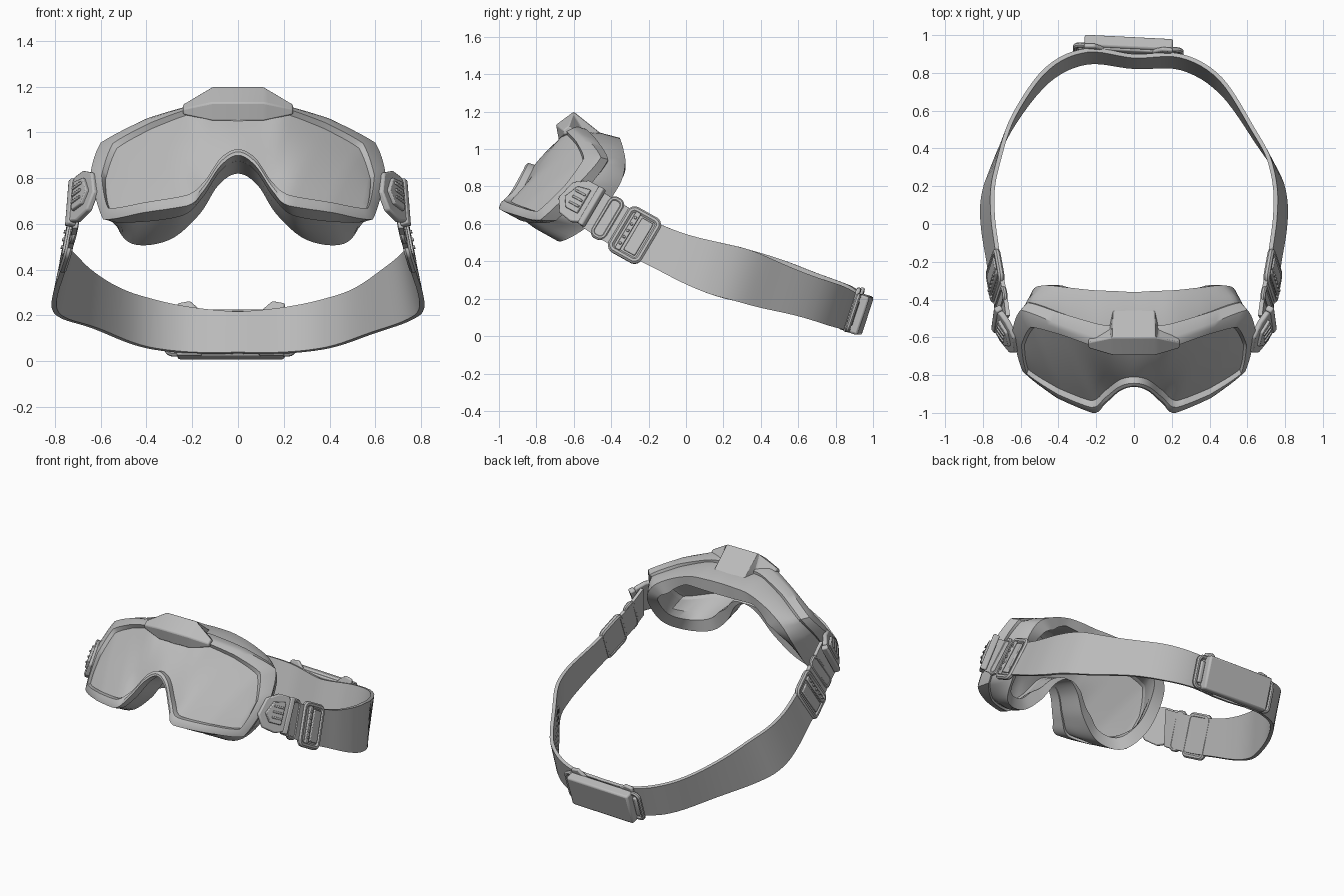
import bpy, bmesh, math
from mathutils import Vector, Matrix

if "Cube" in bpy.data.objects:
    bpy.data.objects.remove(bpy.data.objects["Cube"])

GREY = (0.5, 0.5, 0.5, 1)
mat = bpy.data.materials.new("plain grey")
mat.use_nodes = True
mat.diffuse_color = GREY
mat.node_tree.nodes["Principled BSDF"].inputs["Base Color"].default_value = GREY
UP = Vector((0, .31, .95))          # width direction of the sloping strap
LEAN = Vector((-.2, 0, 0))          # the strap's upper edge leans inwards at the sides
STEPS = 6


def finish(name, bm, mirror=False, bevel=0, angle=35):
    bmesh.ops.remove_doubles(bm, verts=bm.verts, dist=1e-5)
    bmesh.ops.recalc_face_normals(bm, faces=bm.faces)
    mesh = bpy.data.meshes.new(name)
    bm.to_mesh(mesh)
    bm.free()
    mesh.materials.append(mat)
    ob = bpy.data.objects.new(name, mesh)
    bpy.context.collection.objects.link(ob)
    bpy.ops.object.select_all(action='DESELECT')
    ob.select_set(True)
    bpy.context.view_layer.objects.active = ob
    bpy.ops.object.shade_smooth_by_angle(angle=math.radians(angle))
    if bevel:
        mod = ob.modifiers.new("bevel", 'BEVEL')
        mod.width, mod.segments = bevel, 2
    if mirror:
        ob.modifiers.new("mirror", 'MIRROR')


def loft(rows, ring=True, loop=False, caps=False):
    """Join rows of points; ring closes each row, loop joins last to first."""
    bm = bmesh.new()
    vs = [[bm.verts.new(p) for p in row] for row in rows]
    n = len(rows[0])
    for a, b in zip(vs, vs[1:] + (vs[:1] if loop else [])):
        for i in range(n if ring else n - 1):
            j = (i + 1) % n
            bm.faces.new((a[i], a[j], b[j], b[i]))
    if caps:
        bm.faces.new(vs[0])
        bm.faces.new(vs[-1])
    return bm


def spline(a, b, c, d, t, sharp):
    smooth = (2*b + (c - a)*t + (2*a - 5*b + 4*c - d)*t**2 + (3*b - a - 3*c + d)*t**3) / 2
    return smooth.lerp(b.lerp(c, t), sharp if abs(b.x + c.x) > .55 else 0)


def smooth_path(pts, closed=False, sharp=0):
    """Curve through points; sharp tightens the corners at the outer sides."""
    pts = [Vector(p) for p in pts]
    n = len(pts)
    get = (lambda i: pts[i % n]) if closed else (lambda i: pts[min(max(i, 0), n - 1)])
    out = [spline(get(i - 1), get(i), get(i + 1), get(i + 2), s / STEPS, sharp)
           for i in range(n if closed else n - 1) for s in range(STEPS)]
    return out if closed else out + [pts[-1]]


def full_ring(half, sharp=0):
    return smooth_path(half + [(-x, y, z) for x, y, z in half[-2:0:-1]], True, sharp)


def mix(a, b, t, off=(0, 0, 0)):
    return [p.lerp(q, t) + Vector(off) for p, q in zip(a, b)]


def spread(ring, amount):
    """Move a ring away from (positive) or towards the eye centres."""
    out = []
    for p in ring:
        side = math.copysign(min(1, abs(p.x) / .2), p.x)
        away = p - Vector((.34 * side, p.y, .85))
        fade = min(1, abs(p.x) / .2) if p.z < .95 else 1     # hold the nose in place
        out.append(p + away.normalized() * amount * fade)
    return out


def basis(o, u, w=UP):
    u = Vector(u).normalized()
    n = u.cross(Vector(w)).normalized()
    w = n.cross(u)
    m = Matrix((u, w, n)).transposed().to_4x4()
    m.translation = o
    return m


def plate(name, m, outline, thick, mirror=False, bevel=.008):
    rows = [[m @ Vector((x, y, z)) for x, y in outline] for z in (-thick/2, thick/2)]
    finish(name, loft(rows, caps=True), mirror, bevel)


def box(name, m, c, size, mirror=False, bevel=.008):
    bm = bmesh.new()
    bmesh.ops.create_cube(bm, size=1, matrix=m @ Matrix.Translation(c) @ Matrix.Diagonal((*size, 1)))
    finish(name, bm, mirror, bevel)


def buckle(name, m, a, b, r, mirror=True):
    """Rounded rectangular loop of half sizes a, b."""
    rows = []
    for k in range(24):
        t = math.tau * (k + .5) / 24
        c, s = math.cos(t), math.sin(t)
        corner = Vector((math.copysign(a - .03, c), math.copysign(b - .03, s), 0))
        d = Vector((c, s, 0))
        rows.append([m @ (corner + d*(.03 + r*math.cos(q)) + Vector((0, 0, r*math.sin(q))))
                     for q in [math.tau*(i + .5)/8 for i in range(8)]])
    finish(name, loft(rows, loop=True), mirror)


# Goggle body: half outlines from the top centre round to the nose
lens = full_ring([(0, -.68, 1.05), (.1, -.67, 1.06), (.21, -.64, 1.08), (.38, -.58, 1.015),
                  (.53, -.55, .93), (.58, -.64, .79), (.56, -.77, .665), (.4, -.87, .69),
                  (.23, -.935, .72), (.15, -.88, .775), (.075, -.825, .88), (0, -.81, .915)], .6)
front = full_ring([(0, -.62, 1.13), (.1, -.62, 1.13), (.2, -.6, 1.12), (.4, -.53, 1.06),
                   (.6, -.455, .955), (.645, -.57, .82), (.59, -.78, .62), (.41, -.92, .65),
                   (.22, -1, .68), (.15, -.95, .745), (.075, -.885, .855), (0, -.862, .9)], .6)
gasket = full_ring([(0, -.36, 1.06), (.1, -.355, 1.06), (.22, -.35, 1.05), (.36, -.335, 1),
                    (.48, -.325, .92), (.54, -.36, .8), (.535, -.5, .61), (.46, -.65, .512),
                    (.3, -.7, .53), (.17, -.68, .64), (.085, -.64, .77), (0, -.62, .82)])

lip = mix(lens, front, .25, (0, -.02, .015))
crown = mix(lens, front, .7, (0, -.012, .01))
frame_back = mix(front, gasket, .3)
finish("goggle_frame", loft([mix(lens, gasket, .05), lens, lip, crown, front, frame_back,
                             spread(frame_back, -.03), mix(lens, gasket, .2)], loop=True))

# Face gasket with an inward flange round the opening
inner = spread(gasket, -.08)
finish("face_gasket", loft([spread(mix(front, gasket, .28), -.02), mix(front, gasket, .6),
                            mix(front, gasket, .92), gasket, inner,
                            mix(inner, lens, .3), mix(lens, gasket, .12)]))

# Curved lens spanning the upper and lower edges
half = len(lens) // 2
quarter = half // 2
rows = []
for k in range(-quarter, quarter + 1):
    a, b = lens[k % len(lens)], lens[half - k]
    rows.append([a.lerp(b, t / 6) + Vector((0, -1, 1)) * .07 * (a - b).length * (t/6) * (1 - t/6)
                 for t in range(7)])
finish("lens", loft(rows, ring=False))

# Raised centre block on the brow: narrow at the back, wide along the lens
profile = [(-.68, 1.05), (-.695, 1.13), (-.6, 1.2), (-.45, 1.08), (-.47, 1.04), (-.6, 1.06)]
rows = [[(x, min(back, -.64 + (y + .64) * s), 1.09 + (z - 1.09) * s) for y, z in profile]
        for x, s, back in ((-.24, .3, -.55), (-.13, .9, -.54), (-.11, 1, 0),
                           (.11, 1, 0), (.13, .9, -.54), (.24, .3, -.55))]
finish("brow_block", loft(rows, caps=True), bevel=.006, angle=25)

# Elastic strap as one ribbon, widest along the sides, slightly askew at the rear
side = [(.69, -.52, .69), (.705, -.41, .62), (.73, -.28, .545), (.75, -.15, .48), (.772, 0, .415),
        (.775, .15, .365), (.74, .3, .325), (.645, .5, .27), (.46, .76, .185), (.25, .872, .14)]
course = side + [(0, .86, .125)] + [(-x, y, z) for x, y, z in side[::-1]]
path = smooth_path([(x, y - .06 * x * (y > .4), z) for x, y, z in course])
rows = []
for i, p in enumerate(path):
    t = path[min(i + 1, len(path) - 1)] - path[max(i - 1, 0)]
    n = t.cross(UP).normalized()
    bulge = math.cos(min(1, abs(p.y - .25) / .45) * math.pi) + 1
    lean = LEAN * math.copysign(min(1, max(0, (.75 - p.y) / .5)), p.x)
    w = (UP + lean) * (.113 + .015 * bulge - .02 * max(0, 1 - abs(p.x) / .4))
    rows.append([p + w * a + n * b * .011 for a, b in ((1, 1), (1, -1), (-1, -1), (-1, 1))])
finish("strap", loft(rows, caps=True))

# Side brackets joining frame and strap
m = basis((.675, -.575, .73), (.12, .17, -.09), UP + LEAN)
plate("side_bracket", m, [(-.11, -.04), (-.08, .07), (0, .115), (.07, .115), (.095, .08),
                          (.095, -.1), (.03, -.125), (-.06, -.11)], .03, True)
plate("bracket_panel", m @ Matrix.Translation((0, 0, .02)),
      [(-.07, -.02), (-.03, .06), (.05, .075), (.05, -.07), (-.03, -.07)], .02, True, .005)
for i in (-1, 0, 1):
    box(f"bracket_rib_{i + 2}", m, (.01, i * .035, .033), (.07, .012, .01), True, .003)
box("bracket_hinge", m, (.095, 0, 0), (.035, .23, .04), True)

# Strap loop and slider buckle
along = (.045, .25, -.14)
buckle("strap_loop", basis((.705, -.42, .63), along, UP + LEAN), .035, .115, .014)
m = basis((.735, -.275, .54), along, UP + LEAN)
buckle("slider_buckle", m, .085, .125, .018)
box("slider_bar", m, (-.04, 0, .016), (.03, .23, .016), True, .005)
box("slider_pad", m, (.025, 0, .014), (.07, .2, .014), True, .005)
for i in range(5):
    box(f"slider_peg_{i + 1}", m, (-.04, (i - 2) * .04, .027), (.014, .014, .012), True, .003)

# Rear pack with its strap clips, which sit between pack and strap
m = basis((-.03, .925, .118), (1, -.05, 0))
box("rear_pack", m, (0, 0, -.005), (.47, .215, .065), bevel=.012)
box("rear_pack_base", m, (0, 0, .03), (.49, .19, .02))
for s, label in ((-1, "right"), (1, "left")):
    plate(label + "_rear_clip", m @ Matrix.Translation((s * .18, 0, .032)),
          [(-.055, -.11), (.055, -.11), (.055, .11 + s * .02), (0, .14), (-.055, .11 - s * .02)], .024)
    buckle(label + "_rear_loop", m @ Matrix.Translation((s * .245, 0, .02)), .035, .095, .014, False)
    box(label + "_rear_pin", m, (s * .25, 0, .02), (.03, .14, .03))
